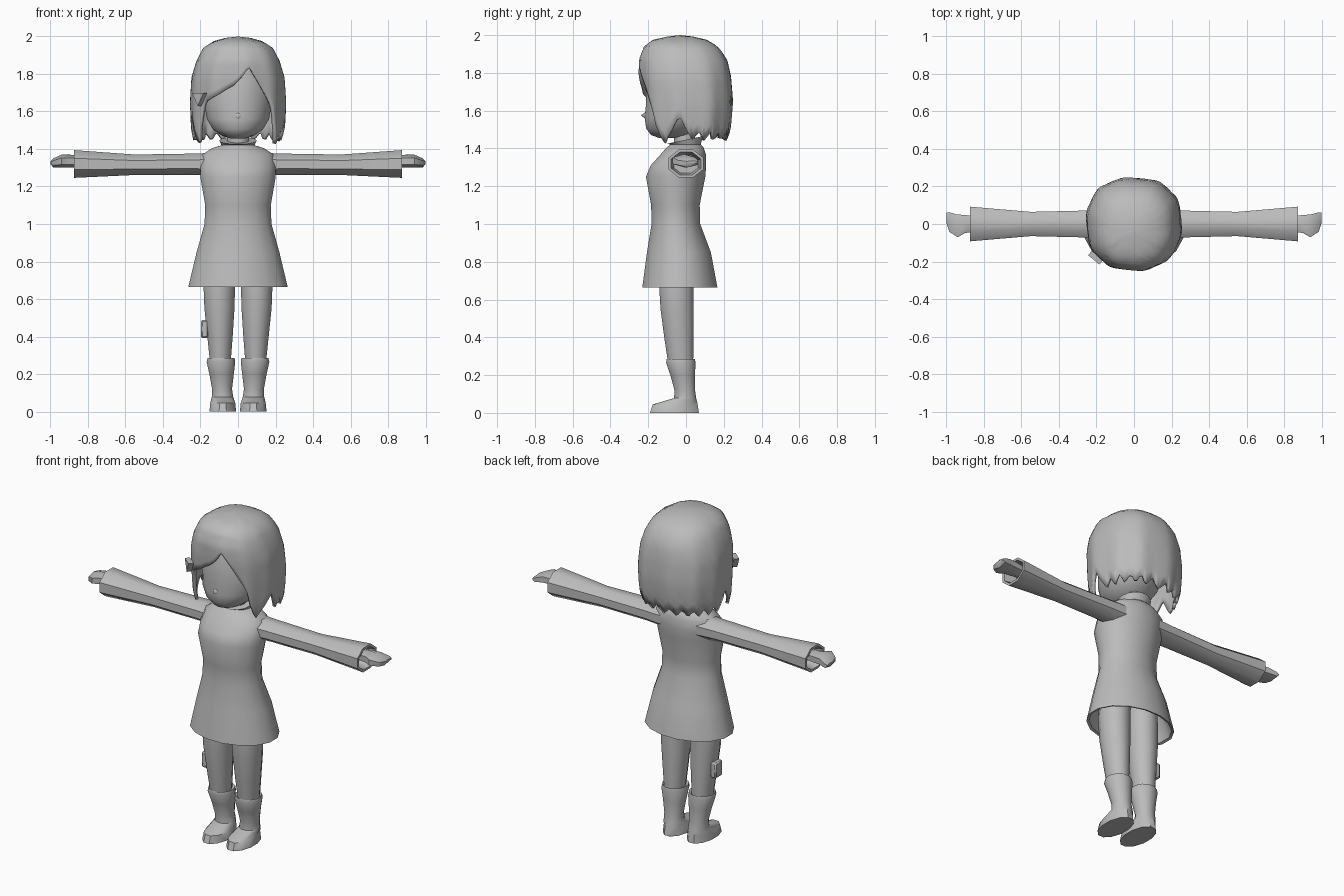
import bpy
import bmesh
from math import sin, cos, pi, radians, degrees, copysign

if "Cube" in bpy.data.objects:
    bpy.data.objects.remove(bpy.data.objects["Cube"])

# Single clay material
clay = bpy.data.materials.new("plain_grey")
clay.use_nodes = True
grey = (0.5, 0.5, 0.5, 1)
clay.diffuse_color = grey
clay.node_tree.nodes["Principled BSDF"].inputs["Base Color"].default_value = grey


def finish(obj, name, angle=40):
    obj.name = name
    obj.data.materials.clear()
    obj.data.materials.append(clay)
    bpy.ops.object.select_all(action="DESELECT")
    obj.select_set(True)
    bpy.context.view_layer.objects.active = obj
    bpy.ops.object.shade_smooth_by_angle(angle=radians(angle))
    return obj


def mesh_object(bm, name, angle=40):
    mesh = bpy.data.meshes.new(name)
    bm.to_mesh(mesh)
    bm.free()
    obj = bpy.data.objects.new(name, mesh)
    bpy.context.collection.objects.link(obj)
    return finish(obj, name, angle)


def loft(name, rings, axis="z", sides=16, flip=1, tilt=0, angle=40):
    """Oval rings (position, a_min, a_max, b_min, b_max) skinned along an axis."""
    bm = bmesh.new()
    loops = []
    for pos, a0, a1, b0, b1 in rings:
        loop = []
        for k in range(sides):
            t = 2 * pi * (k + 0.5) / sides
            a = (a0 + a1) / 2 + (a1 - a0) / 2 * cos(t)
            b = (b0 + b1) / 2 + (b1 - b0) / 2 * sin(t)
            if axis == "z":
                lift = tilt * sin(t) if pos == rings[-1][0] else 0
                co = (a * flip, b, pos + lift)
            else:
                co = (pos * flip, a, b)
            loop.append(bm.verts.new(co))
        loops.append(loop)
    for low, high in zip(loops, loops[1:]):
        for k in range(sides):
            n = (k + 1) % sides
            bm.faces.new((low[k], low[n], high[n], high[k]))
    bm.faces.new(loops[0])
    bm.faces.new(loops[-1])
    bmesh.ops.recalc_face_normals(bm, faces=bm.faces)
    return mesh_object(bm, name, angle)


def centred(rows):
    return [(z, -r, r, front, back) for z, r, front, back in rows]


def interpolate(points, x):
    """Values of a table sorted by its first column."""
    if x <= points[0][0]:
        return points[0][1:]
    for p, q in zip(points, points[1:]):
        if x <= q[0]:
            f = (x - p[0]) / (q[0] - p[0])
            return [u + (v - u) * f for u, v in zip(p[1:], q[1:])]
    return points[-1][1:]


# Dress with a hollow hem and a flared collar
loft("dress", centred([
    (0.88, 0.18, -0.16, 0.09), (0.67, 0.255, -0.22, 0.155),
    (0.665, 0.27, -0.235, 0.17), (0.85, 0.225, -0.21, 0.135),
    (1.0, 0.182, -0.185, 0.078), (1.1, 0.178, -0.187, 0.075),
    (1.25, 0.205, -0.215, 0.105), (1.31, 0.205, -0.19, 0.11),
    (1.37, 0.195, -0.135, 0.107), (1.405, 0.14, -0.105, 0.095),
    (1.42, 0.09, -0.085, 0.08), (1.445, 0.1, -0.1, 0.09)]),
    tilt=0.02)

# Neck, head and nose
loft("neck", centred([(1.38, 0.06, -0.06, 0.05), (1.52, 0.06, -0.07, 0.05)]))
loft("head", centred([
    (1.455, 0.035, -0.14, -0.03), (1.47, 0.085, -0.185, 0.02),
    (1.505, 0.135, -0.212, 0.07), (1.56, 0.167, -0.22, 0.12),
    (1.65, 0.183, -0.212, 0.15), (1.78, 0.18, -0.212, 0.15),
    (1.88, 0.12, -0.17, 0.1)]), sides=24, angle=60)
bpy.ops.mesh.primitive_cone_add(vertices=6, radius1=0.022, depth=0.03,
                                location=(0, -0.224, 1.575), rotation=(pi / 2, 0, 0))
finish(bpy.context.object, "nose", 60)

# Sleeves, hands, legs and boots on both sides
for side, s in (("left", 1), ("right", -1)):
    loft(side + "_sleeve", [
        (0.12, -0.085, 0.085, 1.25, 1.385), (0.24, -0.078, 0.078, 1.258, 1.38),
        (0.55, -0.07, 0.07, 1.257, 1.375), (0.875, -0.1, 0.1, 1.24, 1.4),
        (0.875, -0.085, 0.085, 1.255, 1.385), (0.8, -0.07, 0.07, 1.265, 1.37)],
        axis="x", sides=8, flip=s, angle=50)
    loft(side + "_hand", [
        (0.79, -0.04, 0.04, 1.305, 1.36), (0.9, -0.055, 0.055, 1.3, 1.37),
        (0.94, -0.08, 0.06, 1.3, 1.37), (0.985, -0.05, 0.07, 1.3, 1.35),
        (1.0, 0.0, 0.065, 1.32, 1.335)], axis="x", sides=6, flip=s)
    loft(side + "_leg", [
        (0.25, 0.038, 0.15, -0.095, 0.04), (0.4, 0.026, 0.166, -0.118, 0.043),
        (0.55, 0.016, 0.182, -0.138, 0.044), (0.7, 0.012, 0.188, -0.147, 0.043),
        (0.86, 0.01, 0.17, -0.14, 0.045)], sides=12, flip=s)
    loft(side + "_boot", [
        (0, 0.008, 0.155, -0.195, 0.073), (0.045, 0.012, 0.15, -0.18, 0.066),
        (0.078, 0.024, 0.142, -0.065, 0.056), (0.12, 0.03, 0.14, -0.063, 0.05),
        (0.2, 0.02, 0.155, -0.085, 0.05), (0.265, 0.012, 0.17, -0.108, 0.053),
        (0.285, 0.016, 0.165, -0.105, 0.05), (0.275, 0.03, 0.155, -0.09, 0.04)],
        sides=12, flip=s)

# Hair shell: outline by height, and hem height by angle from the front
outline = [
    (1.4, 0.225, -0.2, 0.2), (1.5, 0.248, -0.222, 0.235), (1.65, 0.255, -0.235, 0.248),
    (1.78, 0.248, -0.248, 0.238), (1.87, 0.222, -0.248, 0.218), (1.94, 0.185, -0.222, 0.17),
    (1.975, 0.13, -0.175, 0.11), (1.992, 0.07, -0.1, 0.04), (2.0, 0, -0.03, -0.03)]
hem = [(-95, 1.44), (-83, 1.56), (-58, 1.42), (-46, 1.6), (-42, 1.65), (-34, 1.665),
       (-20, 1.69), (-3, 1.74), (11, 1.84), (43, 1.61), (48, 1.52), (59, 1.42),
       (83, 1.57), (95, 1.44)]


def hem_height(deg):
    if abs(deg) <= 95:
        return interpolate(hem, deg)[0]
    wave = ((abs(deg) - 95) / 17) % 1
    return 1.44 + 0.05 * (1 - abs(2 * wave - 1))


columns, rows = 90, 14
bm = bmesh.new()
crown = bm.verts.new((0, -0.03, 2))
grid = []
for c in range(columns):
    a = 2 * pi * c / columns - pi
    bottom = hem_height(degrees(a))
    strand = []
    for r in range(1, rows + 1):
        f = (r / rows) ** 1.6
        z = 2 - (2 - bottom) * f
        rx, front, back = interpolate(outline, z)
        swell = 1 + 0.018 * f * sin(10 * a)
        px = copysign(abs(sin(a)) ** 0.85, sin(a)) * swell
        py = -copysign(abs(cos(a)) ** 0.85, cos(a)) * swell
        strand.append(bm.verts.new((rx * px, (front + back) / 2 + (back - front) / 2 * py, z)))
    grid.append(strand)
for c in range(columns):
    here, there = grid[c], grid[(c + 1) % columns]
    bm.faces.new((crown, here[0], there[0]))
    for r in range(rows - 1):
        bm.faces.new((here[r], here[r + 1], there[r + 1], there[r]))
hair = mesh_object(bm, "hair", 50)
shell = hair.modifiers.new("thickness", "SOLIDIFY")
shell.thickness = 0.018
shell.offset = -1

# Triangular hair clip
bpy.ops.mesh.primitive_cylinder_add(vertices=3, radius=0.045, depth=0.03,
                                    location=(-0.205, -0.18, 1.675),
                                    rotation=(-pi / 2, 0, -0.7))
finish(bpy.context.object, "hair_clip", 30)

# Small pouch on the right leg
bpy.ops.mesh.primitive_cube_add(size=1, location=(-0.178, -0.04, 0.44))
pouch = bpy.context.object
pouch.scale = (0.04, 0.07, 0.095)
bpy.ops.object.transform_apply(location=False, rotation=False, scale=True)
finish(pouch, "leg_pouch", 30)
edge = pouch.modifiers.new("soft_edge", "BEVEL")
edge.width = 0.008
